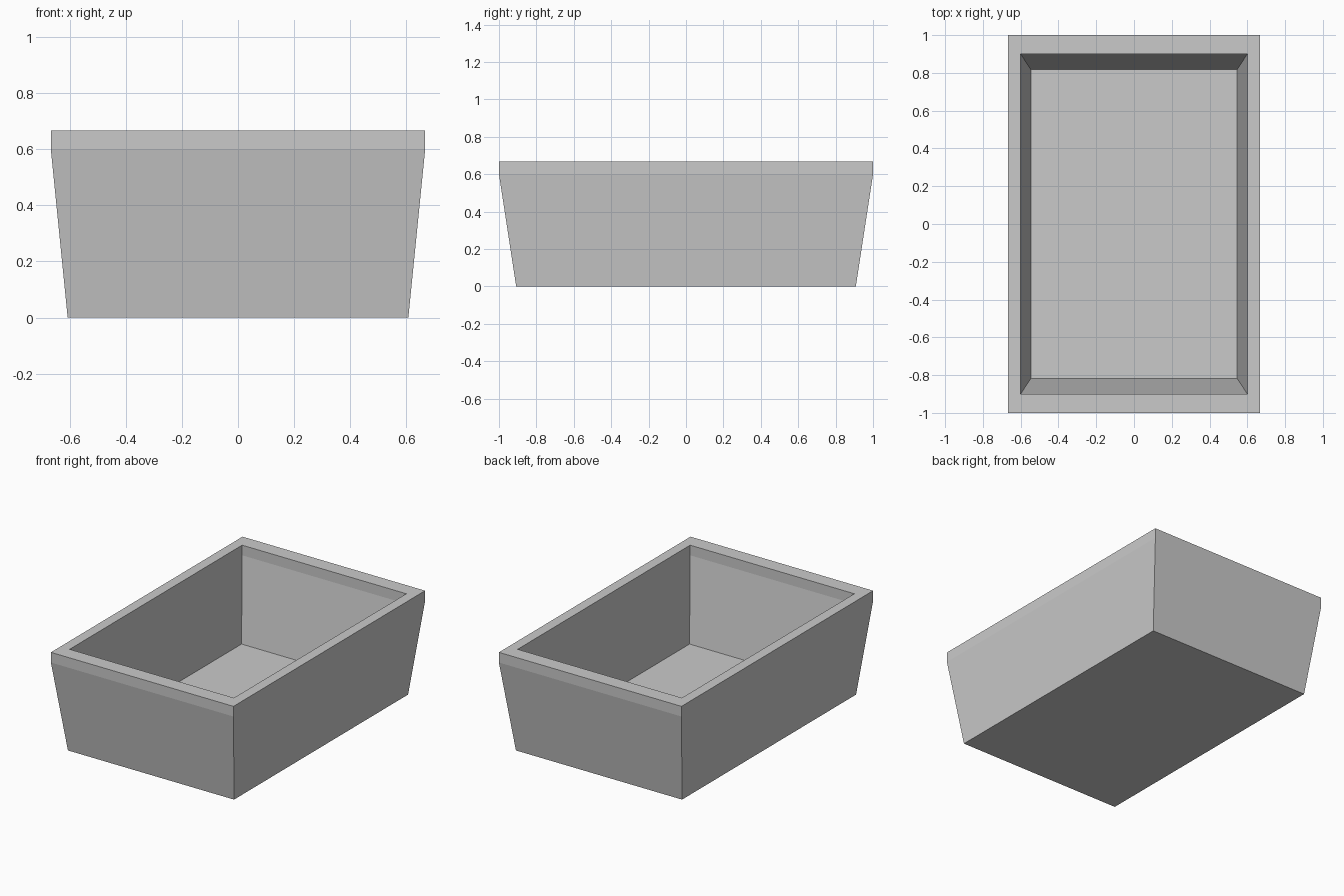
import bpy
import bmesh

if "Cube" in bpy.data.objects:
    bpy.data.objects.remove(bpy.data.objects["Cube"])

# Profile of the tub wall, from outer base over the rim to the inner floor:
# (half width, half depth, height)
PROFILE = [
    (0.607, 0.908, 0.0),     # outer base
    (0.667, 1.0, 0.60),      # lower edge of rim band
    (0.667, 1.0, 0.667),     # outer rim
    (0.60, 0.90, 0.667),     # inner rim
    (0.60, 0.90, 0.60),      # inner lower edge of band
    (0.546, 0.817, 0.06),    # inner floor
]

grey = bpy.data.materials.new("light grey")
grey.diffuse_color = (0.59, 0.59, 0.59, 1.0)
grey.use_nodes = True
grey.node_tree.nodes["Principled BSDF"].inputs["Base Color"].default_value = grey.diffuse_color


def ring(bm, hx, hy, z):
    """Rectangular loop, counter-clockwise from above."""
    return [bm.verts.new((sx * hx, sy * hy, z))
            for sx, sy in ((-1, -1), (1, -1), (1, 1), (-1, 1))]


bm = bmesh.new()
rings = [ring(bm, *p) for p in PROFILE]

# Walls between neighbouring loops
for low, high in zip(rings, rings[1:]):
    for i in range(4):
        j = (i + 1) % 4
        bm.faces.new((low[i], low[j], high[j], high[i]))

# Underside and inner floor
bm.faces.new(rings[0][::-1])
bm.faces.new(rings[-1])
bmesh.ops.recalc_face_normals(bm, faces=bm.faces)

mesh = bpy.data.meshes.new("open_tub")
bm.to_mesh(mesh)
bm.free()
mesh.materials.append(grey)
tub = bpy.data.objects.new("open_tub", mesh)
bpy.context.collection.objects.link(tub)
